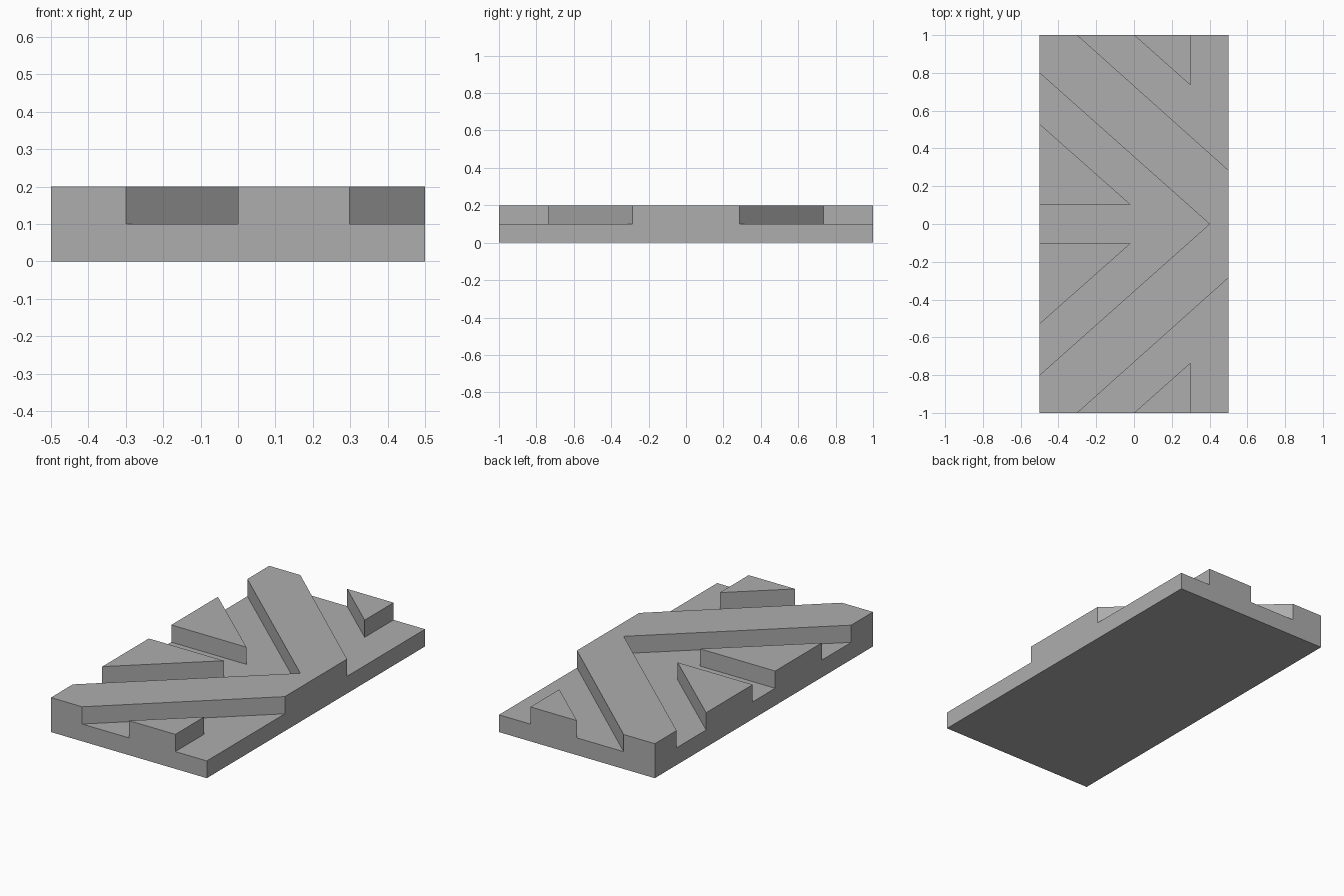
import bpy
import bmesh

if "Cube" in bpy.data.objects:
    bpy.data.objects.remove(bpy.data.objects["Cube"])

# Single grey finish
grey = bpy.data.materials.new("plain_grey")
grey.diffuse_color = (0.42, 0.42, 0.42, 1.0)
grey.use_nodes = True
grey.node_tree.nodes["Principled BSDF"].inputs["Base Color"].default_value = grey.diffuse_color

BASE_TOP, RELIEF_TOP = 0.1, 0.2


def prism(name, outline, z0, z1):
    """Extrude a flat outline straight up from z0 to z1."""
    bm = bmesh.new()
    face = bm.faces.new([bm.verts.new((x, y, z0)) for x, y in outline])
    up = bmesh.ops.extrude_face_region(bm, geom=[face], use_keep_orig=True)
    top = [v for v in up["geom"] if isinstance(v, bmesh.types.BMVert)]
    bmesh.ops.translate(bm, verts=top, vec=(0, 0, z1 - z0))
    bmesh.ops.recalc_face_normals(bm, faces=bm.faces)
    mesh = bpy.data.meshes.new(name)
    bm.to_mesh(mesh)
    bm.free()
    mesh.materials.append(grey)
    obj = bpy.data.objects.new(name, mesh)
    bpy.context.collection.objects.link(obj)
    return obj


# Base slab
prism("base_slab", [(-0.5, -1), (0.5, -1), (0.5, 1), (-0.5, 1)], 0, BASE_TOP)

# Large raised chevron pointing to +x, from one half outline and its mirror
half = [(0.4, 0), (-0.5, 0.8), (-0.5, 1), (-0.3, 1), (0.5, 0.285)]
mirrored = [(x, -y) for x, y in reversed(half[1:])]
prism("chevron", half + mirrored, BASE_TOP, RELIEF_TOP)

# Raised triangles, mirrored front to back
inner = [(-0.5, 0.53), (-0.5, 0.103), (-0.018, 0.103)]
corner = [(0, 1), (0.298, 1), (0.298, 0.735)]
for side, label in ((1, "back"), (-1, "front")):
    for part, outline in (("inner_triangle", inner), ("corner_triangle", corner)):
        prism(f"{label}_{part}", [(x, y * side) for x, y in outline],
              BASE_TOP, RELIEF_TOP)
